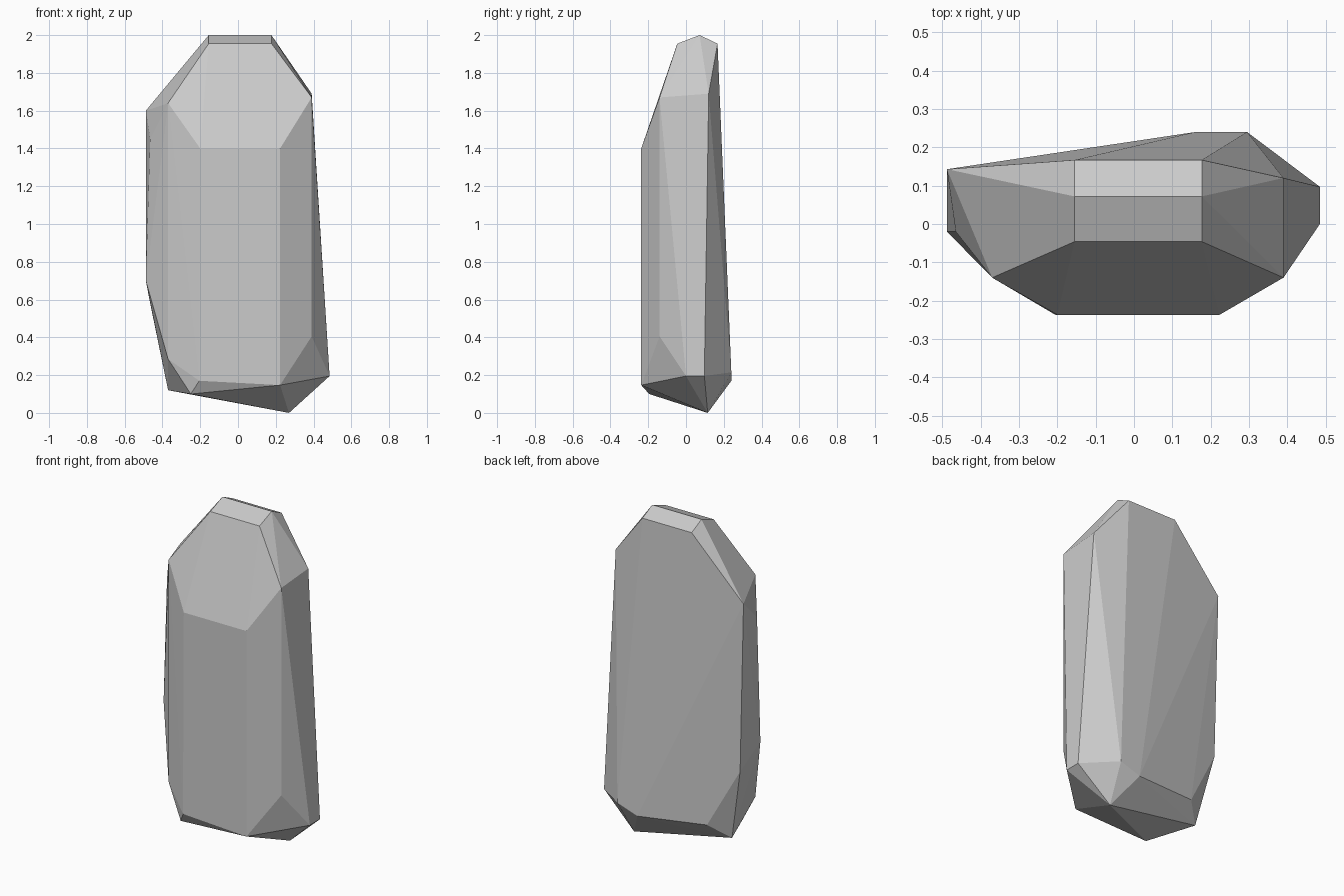
import bpy, bmesh

# Corner points of the faceted stone, grouped by region
crown = [(x, y, z) for x in (-0.155, 0.177)
         for y, z in ((-0.046, 1.955), (0.072, 2.0), (0.167, 1.955))]
front = [(-0.20, -0.237, 1.40), (0.223, -0.237, 1.40),
         (-0.205, -0.237, 0.17), (0.223, -0.237, 0.147),
         (-0.37, -0.14, 1.64), (0.39, -0.14, 1.67),
         (-0.37, -0.14, 0.285), (0.39, -0.14, 0.405)]
right = [(0.39, 0.12, 1.69), (0.485, 0.0, 0.195), (0.485, 0.097, 0.195)]
left = [(-0.488, 0.143, 1.60), (-0.465, -0.02, 1.45),
        (-0.488, -0.02, 0.70), (-0.463, 0.14, 0.57)]
back = [(0.16, 0.24, 0.17), (0.295, 0.24, 0.215), (-0.265, 0.176, 0.205)]
base = [(0.27, 0.115, 0.0), (-0.25, -0.195, 0.10), (-0.37, 0.085, 0.12)]

# Wrap the corners in a convex shell and merge flat facets
bm = bmesh.new()
for p in crown + front + right + left + back + base:
    bm.verts.new(p)
bmesh.ops.convex_hull(bm, input=bm.verts[:])
bmesh.ops.dissolve_limit(bm, angle_limit=0.015, verts=bm.verts[:], edges=bm.edges[:])
bmesh.ops.recalc_face_normals(bm, faces=bm.faces[:])

mesh = bpy.data.meshes.new("standing_stone")
bm.to_mesh(mesh)
bm.free()
bpy.context.collection.objects.link(bpy.data.objects.new("standing_stone", mesh))
